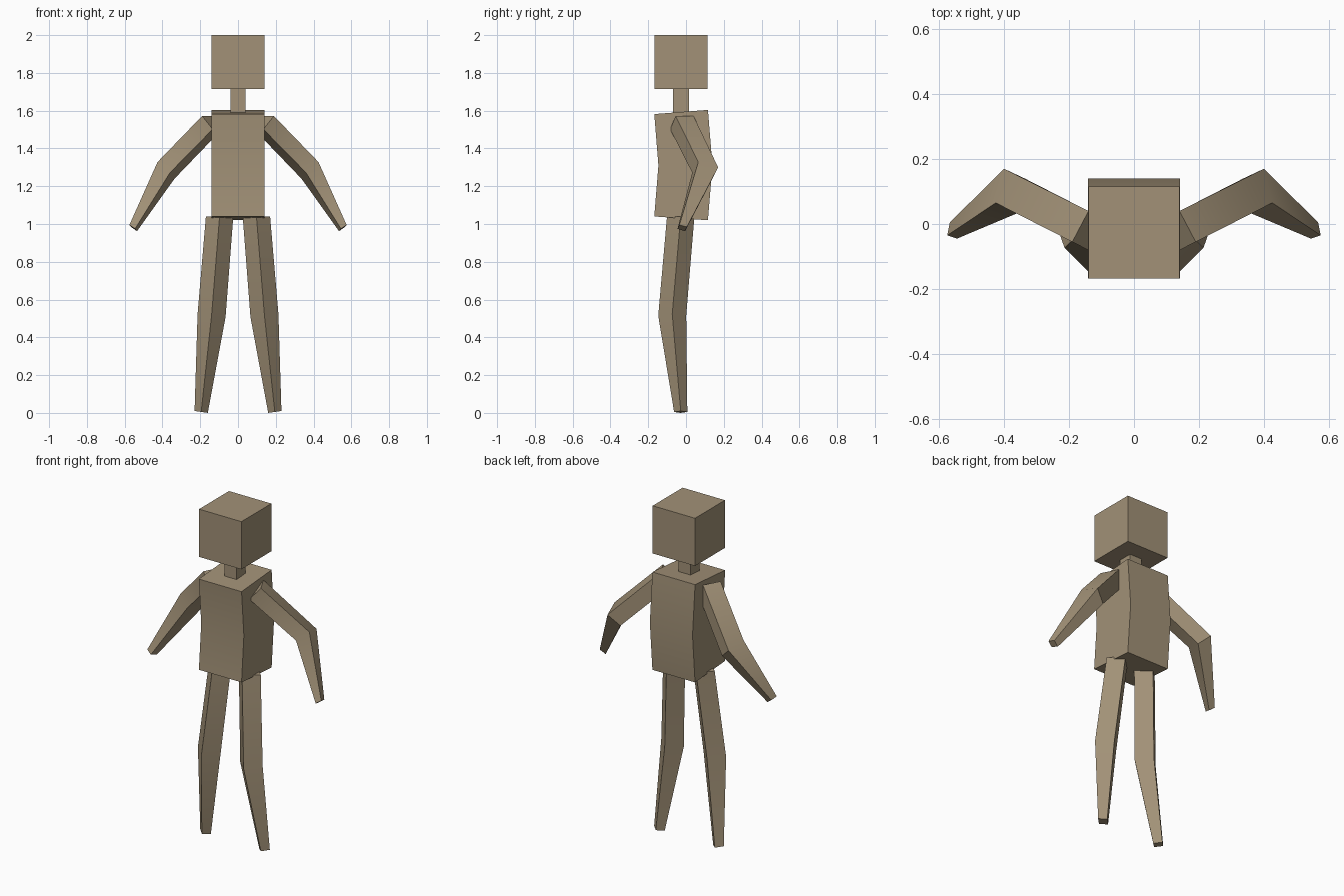
import bpy, bmesh
from mathutils import Vector

if "Cube" in bpy.data.objects:
    bpy.data.objects.remove(bpy.data.objects["Cube"])

tan = bpy.data.materials.new("warm_tan")
tan.diffuse_color = (0.36, 0.285, 0.185, 1)
tan.use_nodes = True
tan.node_tree.nodes["Principled BSDF"].inputs["Base Color"].default_value = tan.diffuse_color


def loft(name, rings):
    """Skin a closed tube through four-cornered rings and cap both ends."""
    bm = bmesh.new()
    loops = [[bm.verts.new(p) for p in ring] for ring in rings]
    for a, b in zip(loops, loops[1:]):
        for i in range(4):
            j = (i + 1) % 4
            bm.faces.new((a[i], a[j], b[j], b[i]))
    bm.faces.new(loops[0])
    bm.faces.new(loops[-1])
    bmesh.ops.recalc_face_normals(bm, faces=bm.faces)
    mesh = bpy.data.meshes.new(name)
    bm.to_mesh(mesh)
    bm.free()
    mesh.materials.append(tan)
    obj = bpy.data.objects.new(name, mesh)
    bpy.context.collection.objects.link(obj)
    bpy.ops.object.select_all(action='DESELECT')
    obj.select_set(True)
    bpy.context.view_layer.objects.active = obj
    bpy.ops.object.shade_smooth_by_angle()
    return obj


def slab(half, front, back):
    """Ring from a front and a back (y, z) point."""
    return [(-half, *front), (half, *front), (half, *back), (-half, *back)]


def diamond(x, y, z, r, tilt=0.0):
    """Diamond ring, its outer corner raised by tilt."""
    return [(x + r, y, z + tilt), (x, y + r, z), (x - r, y, z - tilt), (x, y - r, z)]


def mirrored(rings, side):
    return [[(side * x, y, z) for x, y, z in ring] for ring in rings]


# Head and neck
loft("head", [slab(0.14, (-0.168, z), (0.115, z)) for z in (1.715, 2.0)])
loft("neck", [slab(0.04, (-0.07, z), (0.015, z)) for z in (1.56, 1.73)])

# Torso, bowed backward at the waist
loft("torso", [slab(0.141, (-0.168, 1.04), (0.116, 1.02)),
               slab(0.141, (-0.146, 1.31), (0.14, 1.31)),
               slab(0.141, (-0.168, 1.582), (0.116, 1.604))])

# Leg: hip, knee, ankle
leg = [diamond(0.0975, -0.028, 1.04, 0.0725),
       diamond(0.14, -0.073, 0.515, 0.074, 0.008),
       diamond(0.195, -0.028, 0.005, 0.035, 0.005)]

# Arm: shoulder is a square set across the upper arm, then elbow and wrist
back_top, front_top = Vector((0.14, 0.04, 1.572)), Vector((0.19, -0.055, 1.572))
drop = Vector((-0.056, -0.029, -0.07))
arm = [[back_top, front_top, front_top + drop, back_top + drop],
       [(0.4, 0.17, 1.30), (0.426, 0.065, 1.328), (0.36, 0.033, 1.272), (0.336, 0.14, 1.24)],
       [(0.567, 0.005, 0.985), (0.575, -0.035, 0.995),
        (0.545, -0.045, 0.975), (0.535, -0.005, 0.962)]]

for side, label in ((1, "left"), (-1, "right")):
    loft(label + "_leg", mirrored(leg, side))
    loft(label + "_arm", mirrored(arm, side))
